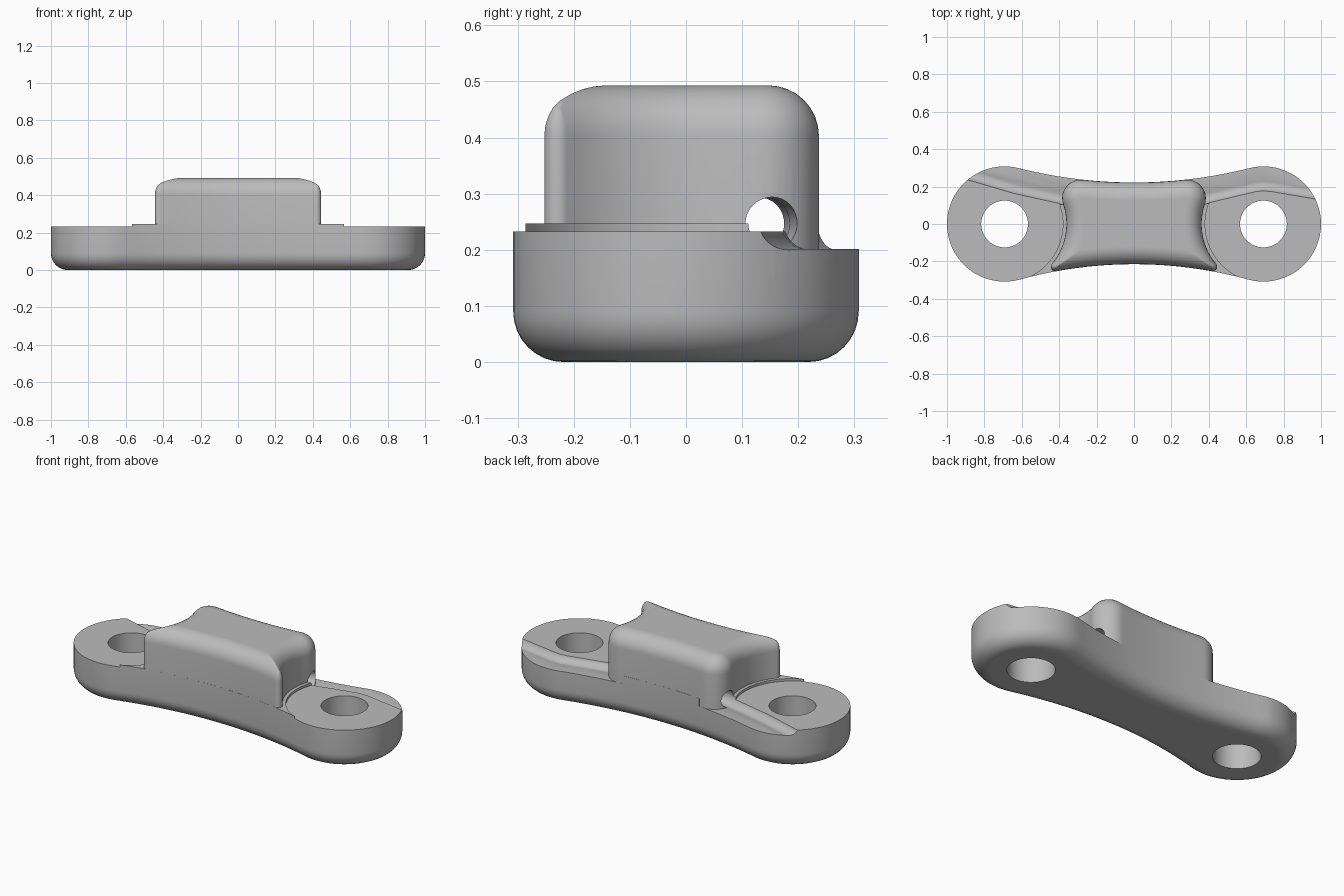
import bpy, bmesh, math
from math import pi, cos, sin, atan2, hypot

if "Cube" in bpy.data.objects:
    bpy.data.objects.remove(bpy.data.objects["Cube"], do_unlink=True)

grey = bpy.data.materials.new("plain grey")
grey.use_nodes = True
grey.diffuse_color = (0.5, 0.5, 0.5, 1)
grey.node_tree.nodes["Principled BSDF"].inputs["Base Color"].default_value = (0.5, 0.5, 0.5, 1)

EYE_X, EYE_R = 0.692, 0.308       # screw eyes at both ends
FRONT_Y, BACK_Y = 0.215, 0.222    # waist of the plate
FILLET = 0.09


def waist(depth):
    """Centre distance and radius of the arc through the waist, tangent to both eyes."""
    k = EYE_R - depth
    c = (EYE_X ** 2 - k ** 2) / (2 * k)
    return c, c - depth


FC, FR = waist(FRONT_Y)
BC, BR = waist(BACK_Y)


def chain(circles, steps):
    """Closed outline of mutually tangent arcs; circles are (x, y, r, convex)."""
    pts = []
    n = len(circles)
    for i, (x, y, r, convex) in enumerate(circles):
        px, py = circles[i - 1][:2]
        nx, ny = circles[(i + 1) % n][:2]
        a0, a1 = atan2(py - y, px - x), atan2(ny - y, nx - x)
        sweep = (a1 - a0) % (2 * pi) if convex else -((a0 - a1) % (2 * pi))
        for k in range(steps):
            a = a0 + sweep * k / steps
            pts.append((x + r * cos(a), y + r * sin(a)))
    return pts


def corner(ax, ay, ra, bx, by, rb, left):
    """Centre lying at distances ra and rb from two points."""
    d = hypot(bx - ax, by - ay)
    t = (ra * ra - rb * rb + d * d) / (2 * d)
    h = math.sqrt(ra * ra - t * t) * (1 if left else -1)
    ux, uy = (bx - ax) / d, (by - ay) / d
    return ax + ux * t - uy * h, ay + uy * t + ux * h


def plate_outline(d):
    return chain([(0, -FC, FR + d, False), (EYE_X, 0, EYE_R - d, True),
                  (0, BC, BR + d, False), (-EYE_X, 0, EYE_R - d, True)], 40)


def block_outline(d):
    d += 0.0005
    side, rf, rb = 0.33 + d, max(0.025 - d, 0.004), max(0.1 - d, 0.004)
    fx, fy = corner(0, -FC, FR + d + rf, EYE_X, 0, side + rf, True)
    bx, by = corner(0, BC, BR + d + rb, EYE_X, 0, side + rb, False)
    return chain([(0, -FC, FR + d, False), (fx, fy, rf, True), (EYE_X, 0, side, False),
                  (bx, by, rb, True), (0, BC, BR + d, False), (-bx, by, rb, True),
                  (-EYE_X, 0, side, False), (-fx, fy, rf, True)], 14)


def loft(name, rings):
    """Solid through equal rings of points, capped at both ends."""
    bm = bmesh.new()
    loops = [[bm.verts.new(p) for p in ring] for ring in rings]
    for a, b in zip(loops, loops[1:]):
        for i in range(len(a)):
            j = (i + 1) % len(a)
            bm.faces.new((a[i], a[j], b[j], b[i]))
    bm.faces.new(loops[0][::-1])
    bm.faces.new(loops[-1])
    bmesh.ops.recalc_face_normals(bm, faces=bm.faces)
    me = bpy.data.meshes.new(name)
    bm.to_mesh(me)
    bm.free()
    me.materials.append(grey)
    ob = bpy.data.objects.new(name, me)
    bpy.context.collection.objects.link(ob)
    return ob


def level(outline, z):
    return [(x, y, z) for x, y in outline]


def disc(name, x, r, z0, z1):
    ring = [(x + r * cos(2 * pi * i / 72), r * sin(2 * pi * i / 72)) for i in range(72)]
    return loft(name, [level(ring, z0), level(ring, z1)])


def fillet_steps(n=8):
    """Inset and rise of a quarter round, starting on the flat."""
    yield FILLET + 0.004, 0
    for i in range(n + 1):
        a = pi / 2 * i / n
        yield FILLET * (1 - sin(a)), FILLET * (1 - cos(a))


# Plate with rounded bottom edge, and raised block with rounded top edge
plate = loft("base_plate", [level(plate_outline(d), z) for d, z in fillet_steps()]
             + [level(plate_outline(0), 0.247)])
block = loft("raised_block", [level(block_outline(d), 0.493 - z) for d, z in fillet_steps()]
             + [level(block_outline(0), 0.15)])

# Cutters: screw holes and shallow round seats
plate_cutters = []
for s in (-1, 1):
    plate_cutters.append(disc("hole_cutter", s * EYE_X, 0.125, -0.1, 0.6))
    plate_cutters.append(disc("seat_cutter", s * EYE_X, 0.312, 0.233, 0.6))

# Cable channel running through the block and across both eyes
right_path = [(0.25, 0.138), (0.38, 0.153), (0.55, 0.194), (0.65, 0.217), (0.69, 0.222),
              (0.74, 0.217), (0.97, 0.178), (1.1, 0.157)]
left_path = [(-1.1, 0.345), (-0.89, 0.281), (-0.65, 0.21), (-0.38, 0.15), (-0.25, 0.137)]


def tube_ring(x, y, r=0.047, n=32):
    return [(x, y + r * cos(2 * pi * i / n), 0.247 + r * sin(2 * pi * i / n)) for i in range(n)]


tube = loft("channel_cutter", [tube_ring(x, y) for x, y in left_path + [(0, 0.128)] + right_path])

# Low ledge behind the channel on both sides
for path in (left_path, right_path):
    shape = path + [(path[-1][0], 0.6), (path[0][0], 0.6)]
    plate_cutters.append(loft("ledge_cutter", [level(shape, 0.201), level(shape, 0.6)]))


def cut(ob, cutters):
    bpy.context.view_layer.objects.active = ob
    for c in cutters:
        mod = ob.modifiers.new("cut", 'BOOLEAN')
        mod.operation, mod.solver, mod.object = 'DIFFERENCE', 'EXACT', c
        bpy.ops.object.modifier_apply(modifier=mod.name)


cut(plate, plate_cutters + [tube])
cut(block, [tube])
for c in plate_cutters + [tube]:
    bpy.data.objects.remove(c, do_unlink=True)

# Smooth shading with sharp edges kept
for ob in (plate, block):
    bpy.ops.object.select_all(action='DESELECT')
    ob.select_set(True)
    bpy.context.view_layer.objects.active = ob
    bpy.ops.object.shade_smooth_by_angle(angle=math.radians(30))
